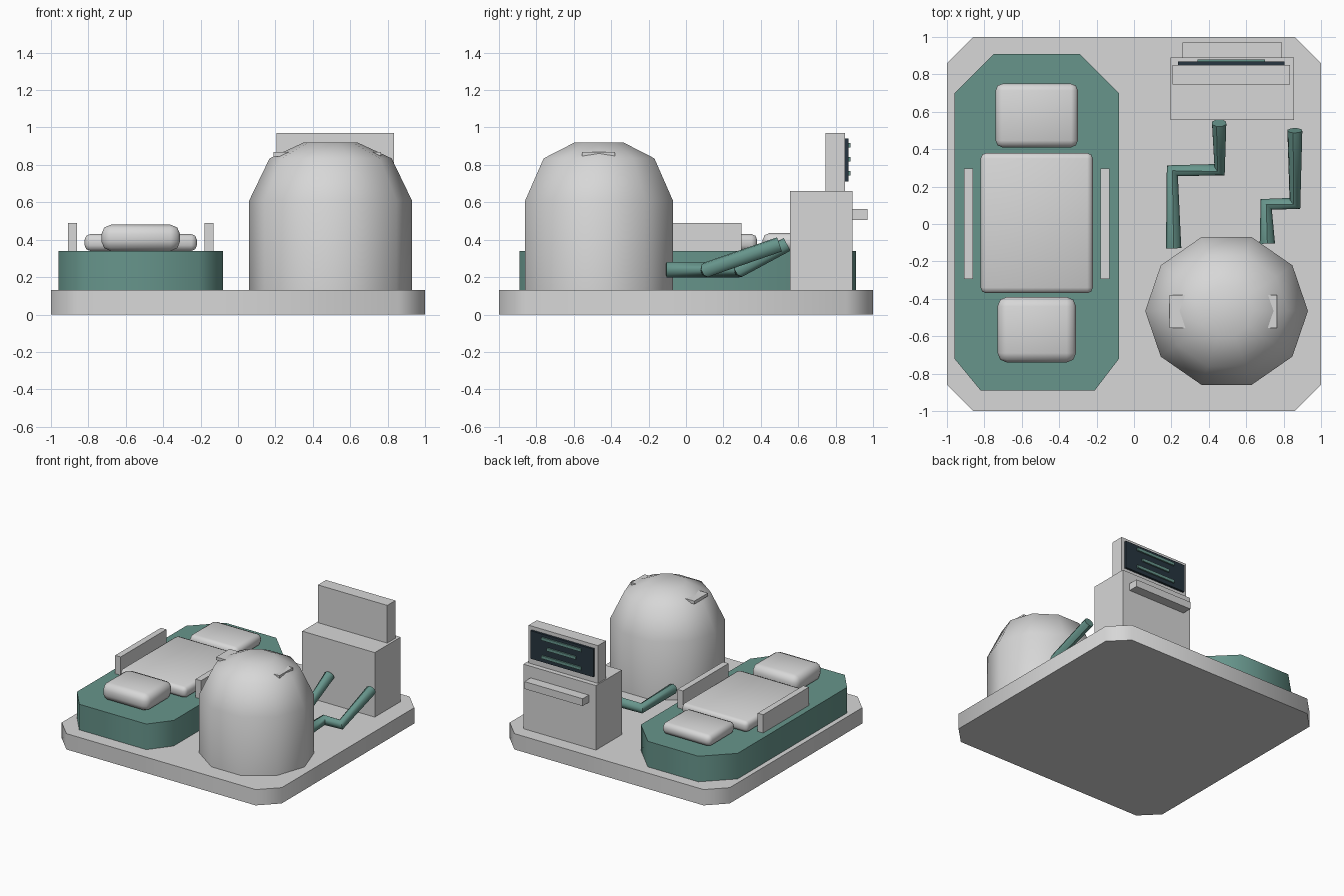
import bpy, bmesh, math

if "Cube" in bpy.data.objects:
    bpy.data.objects.remove(bpy.data.objects["Cube"])


def material(name, rgb):
    m = bpy.data.materials.new(name)
    m.diffuse_color = (*rgb, 1)
    m.use_nodes = True
    m.node_tree.nodes["Principled BSDF"].inputs["Base Color"].default_value = m.diffuse_color
    return m


GREY = material("light_grey", (0.68, 0.68, 0.68))
GREEN = material("teal_green", (0.135, 0.30, 0.26))
DARK = material("dark_screen", (0.02, 0.035, 0.05))


def smooth(ob, angle):
    bpy.ops.object.select_all(action='DESELECT')
    ob.select_set(True)
    bpy.context.view_layer.objects.active = ob
    bpy.ops.object.shade_smooth_by_angle(angle=math.radians(angle))


def make(name, rings, mat, angle=None):
    """Loft a stack of equal-length rings, capped at both ends."""
    bm = bmesh.new()
    vs = [[bm.verts.new(p) for p in r] for r in rings]
    n = len(vs[0])
    for a, b in zip(vs, vs[1:]):
        for i in range(n):
            j = (i + 1) % n
            bm.faces.new((a[i], a[j], b[j], b[i]))
    bm.faces.new(vs[0][::-1])
    bm.faces.new(vs[-1])
    bmesh.ops.recalc_face_normals(bm, faces=bm.faces)
    me = bpy.data.meshes.new(name)
    bm.to_mesh(me)
    bm.free()
    me.materials.append(mat)
    ob = bpy.data.objects.new(name, me)
    bpy.context.collection.objects.link(ob)
    if angle:
        smooth(ob, angle)
    return ob


def prism(name, outline, z0, z1, mat, angle=None):
    return make(name, [[(x, y, z) for x, y in outline] for z in (z0, z1)], mat, angle)


def box(name, x0, x1, y0, y1, z0, z1, mat=GREY):
    return prism(name, [(x0, y0), (x1, y0), (x1, y1), (x0, y1)], z0, z1, mat)


def cushion(name, bevel, *dims):
    ob = box(name, *dims)
    mod = ob.modifiers.new("bevel", 'BEVEL')
    mod.width = bevel
    mod.segments = 2
    bpy.context.view_layer.objects.active = ob
    bpy.ops.object.modifier_apply(modifier="bevel")
    smooth(ob, 50)


def pipe(name, points, radius):
    cu = bpy.data.curves.new(name, 'CURVE')
    cu.dimensions = '3D'
    cu.bevel_depth = radius
    cu.bevel_resolution = 2
    cu.use_fill_caps = True
    sp = cu.splines.new('POLY')
    sp.points.add(len(points) - 1)
    for p, co in zip(sp.points, points):
        p.co = (*co, 1)
    cu.materials.append(GREEN)
    ob = bpy.data.objects.new(name, cu)
    bpy.context.collection.objects.link(ob)
    bpy.ops.object.select_all(action='DESELECT')
    ob.select_set(True)
    bpy.context.view_layer.objects.active = ob
    bpy.ops.object.convert(target='MESH')
    smooth(bpy.context.object, 50)


# Base slab with cut corners
c = 0.86
prism("base_slab", [(-c, -1), (c, -1), (1, -c), (1, c), (c, 1), (-c, 1), (-1, c), (-1, -c)],
      0, 0.13, GREY, 50)

# Bed platform
prism("bed_platform", [(-0.82, -0.89), (-0.21, -0.89), (-0.08, -0.72), (-0.08, 0.70),
                       (-0.29, 0.91), (-0.75, 0.91), (-0.96, 0.70), (-0.96, -0.72)],
      0.13, 0.34, GREEN, 55)

# Mattress, pillows and side rails
cushion("mattress", 0.03, -0.82, -0.22, -0.37, 0.38, 0.34, 0.43)
cushion("back_pillow", 0.036, -0.74, -0.30, 0.41, 0.75, 0.34, 0.435)
cushion("front_pillow", 0.05, -0.73, -0.31, -0.74, -0.39, 0.34, 0.48)
for side, x in (("left", -0.91), ("right", -0.18)):
    box(side + "_rail", x, x + 0.05, -0.295, 0.298, 0.33, 0.49)

# Ten-sided dome
profile = [(1.0, 0.13), (1.0, 0.61), (0.75, 0.835), (0.33, 0.92)]
make("dome", [[(0.495 + 0.435 * s * math.cos(math.tau * i / 10),
                -0.465 + 0.415 * s * math.sin(math.tau * i / 10), z) for i in range(10)]
              for s, z in profile], GREY, 50)
for side, x0, x1 in (("left", 0.19, 0.30), ("right", 0.66, 0.765)):
    box(side + "_dome_handle", x0, x1, -0.555, -0.38, 0.845, 0.87)

# Console with its screen on the rear side
box("console_body", 0.195, 0.855, 0.555, 0.89, 0.13, 0.66)
box("screen_housing", 0.205, 0.835, 0.745, 0.85, 0.66, 0.97)
box("console_shelf", 0.26, 0.79, 0.88, 0.97, 0.505, 0.565)
box("screen", 0.235, 0.805, 0.845, 0.868, 0.71, 0.94, DARK)
for i, (z, w) in enumerate(((0.755, 0.18), (0.83, 0.13), (0.905, 0.18))):
    box(f"screen_line_{i + 1}", 0.52 - w, 0.52 + w, 0.866, 0.88, z - 0.012, z + 0.012, GREEN)

# Bent pipes between dome and console
pipe("left_pipe", [(0.212, -0.13, 0.24), (0.205, 0.285, 0.24), (0.457, 0.29, 0.24),
                   (0.455, 0.54, 0.375)], 0.041)
pipe("right_pipe", [(0.713, -0.105, 0.24), (0.707, 0.105, 0.24), (0.86, 0.11, 0.24),
                    (0.86, 0.50, 0.375)], 0.041)
